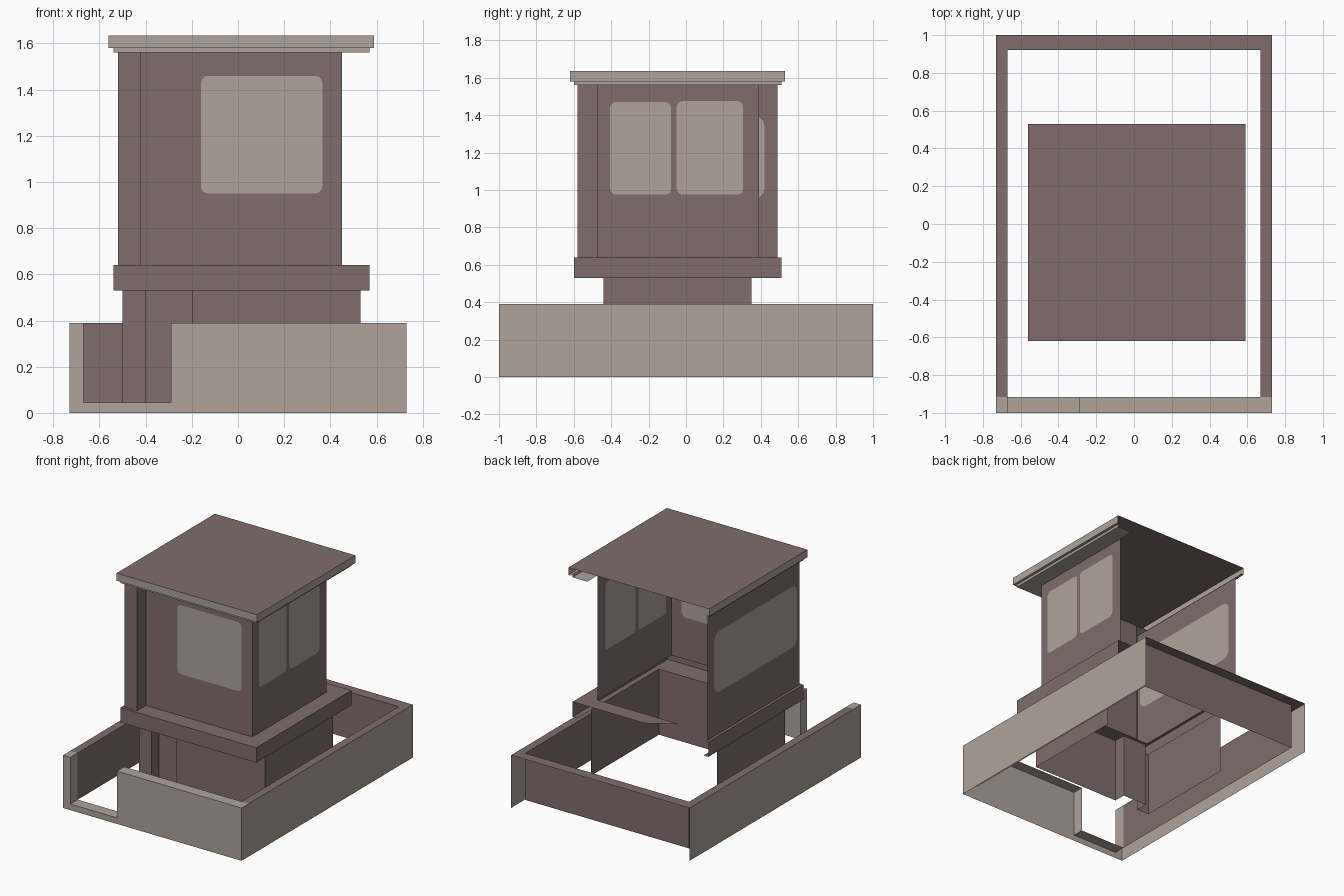
import bpy, bmesh, math
from mathutils import Vector

cube = bpy.data.objects.get("Cube")
if cube:
    bpy.data.objects.remove(cube, do_unlink=True)


def make_material(name, colour):
    m = bpy.data.materials.new(name)
    m.use_nodes = True
    m.diffuse_color = colour
    m.node_tree.nodes["Principled BSDF"].inputs["Base Color"].default_value = colour
    return m


BEIGE = make_material("pale beige", (0.42, 0.37, 0.33, 1))
BROWN = make_material("dusty brown", (0.216, 0.152, 0.152, 1))


def to_point(axis, at, u, v):
    """Place plane coordinates (u, v) on the plane axis = at."""
    return {"x": (at, u, v), "y": (u, at, v), "z": (u, v, at)}[axis]


def outline(axis, at, points, facing):
    """A flat polygon whose normal points along facing (+1 or -1)."""
    pts = [Vector(to_point(axis, at, u, v)) for u, v in points]
    normal = (pts[1] - pts[0]).cross(pts[2] - pts[1])
    if normal["xyz".index(axis)] * facing < 0:
        pts.reverse()
    return pts


def panel(axis, at, u, v, facing):
    return outline(axis, at, [(u[0], v[0]), (u[1], v[0]), (u[1], v[1]), (u[0], v[1])], facing)


def build(name, material, polygons):
    bm = bmesh.new()
    for pts in polygons:
        bm.faces.new([bm.verts.new(p) for p in pts])
    bmesh.ops.remove_doubles(bm, verts=bm.verts, dist=0.0005)
    mesh = bpy.data.meshes.new(name)
    bm.to_mesh(mesh)
    bm.free()
    mesh.materials.append(material)
    ob = bpy.data.objects.new(name, mesh)
    bpy.context.collection.objects.link(ob)
    return ob


def window(name, axis, at, u, v, radius=0.03):
    """A thin rounded plate seen on both sides of a wall."""
    pts = []
    corners = [(u[1], v[1], -1, -1), (u[0], v[1], 1, -1), (u[0], v[0], 1, 1), (u[1], v[0], -1, 1)]
    for i, (cu, cv, su, sv) in enumerate(corners):
        for k in range(4):
            a = math.radians(90 * i + 30 * k)
            pts.append((cu + su * radius + radius * math.cos(a), cv + sv * radius + radius * math.sin(a)))
    build(name, BEIGE, [outline(axis, at + s * 0.004, pts, s) for s in (-1, 1)])


def skirt(x, y, z):
    """Front and both side faces of a box, open at the back."""
    return [panel("y", y[0], x, z, -1), panel("x", x[0], y, z, -1), panel("x", x[1], y, z, 1)]


def collar(x, y, inner_x, inner_y, z, facing):
    """Flat ring between two rectangles, open at the back."""
    return [panel("z", z, x, (y[0], inner_y), facing),
            panel("z", z, (x[0], inner_x[0]), (inner_y, y[1]), facing),
            panel("z", z, (inner_x[1], x[1]), (inner_y, y[1]), facing)]


# Parapet: outer shell with a doorway notch in the front
W, IN, TOP, SILL = 0.73, 0.67, 0.39, 0.045
FRONT, BACK, GATE = -0.915, 0.92, -0.29
front_shape = [(-W, 0), (W, 0), (W, TOP), (GATE, TOP), (GATE, SILL), (-IN, SILL), (-IN, TOP), (-W, TOP)]
depth = (-1, FRONT)
build("parapet_outer", BEIGE, [
    outline("y", -1, front_shape, -1),
    panel("x", W, (-1, 1), (0, TOP), 1),
    panel("x", -W, (-1, 1), (0, TOP), -1),
    panel("z", TOP, (GATE, W), depth, 1),
    panel("z", TOP, (-W, -IN), depth, 1),
    panel("z", SILL, (-IN, GATE), depth, 1),
    panel("x", GATE, depth, (SILL, TOP), -1),
    panel("x", -IN, depth, (SILL, TOP), 1)])
build("parapet_inner", BROWN, [
    panel("x", IN, (FRONT, BACK), (SILL, TOP), -1),
    panel("x", -IN, (FRONT, BACK), (SILL, TOP), 1),
    panel("y", BACK, (-IN, IN), (SILL, TOP), -1)])
build("parapet_cap", BROWN, [
    panel("z", TOP, (IN, W), (FRONT, 1), 1),
    panel("z", TOP, (-W, -IN), (FRONT, 1), 1),
    panel("z", TOP, (-IN, IN), (BACK, 1), 1)])

# Plinth with a recessed door
px, py, pz = (-0.5, 0.53), (-0.44, 0.35), (SILL, 0.53)
door, recess = (-0.4, -0.2), -0.35
build("plinth", BROWN, [
    panel("x", px[0], py, pz, -1),
    panel("x", px[1], py, pz, 1),
    panel("y", py[0], (px[0], door[0]), pz, -1),
    panel("y", py[0], (door[1], px[1]), pz, -1),
    panel("x", door[0], (py[0], recess), pz, 1),
    panel("x", door[1], (py[0], recess), pz, -1)])
build("door", BROWN, [panel("y", recess, door, pz, -1)])

# Cabin walls, open at the back, with a corner post
left, right, wall_y = -0.52, 0.45, -0.475
post_x, post_y, wall_z = -0.42, -0.58, (0.64, 1.56)
build("cabin_walls", BROWN, [
    panel("x", left, (post_y, 0.49), wall_z, -1),
    panel("y", wall_y, (post_x, right), wall_z, -1),
    panel("x", right, (wall_y, 0.39), wall_z, 1)])
build("corner_post", BROWN, [
    panel("y", post_y, (left, post_x), wall_z, -1),
    panel("x", post_x, (post_y, wall_y), wall_z, 1)])

# Band around the cabin base
bx, by, bz = (-0.54, 0.57), (-0.6, 0.51), (0.53, 0.64)
stub = [(right, by[1]), (-0.02, by[1]), (-0.22, 0.39), (right, 0.39)]
build("base_band", BROWN, skirt(bx, by, bz)
      + collar(bx, by, (left, right), wall_y, bz[1], 1)
      + collar(bx, by, px, py[0], bz[0], -1)
      + [outline("z", bz[1], stub, 1)])

# Stepped roof edge and roof sheet
rx, ry, step, roof_z = (-0.56, 0.59), (-0.62, 0.53), 1.58, 1.635
build("roof_edge", BEIGE, skirt(bx, by, (wall_z[1], step))
      + skirt(rx, ry, (step, roof_z))
      + collar(bx, by, (left, right), wall_y, wall_z[1], -1)
      + collar(rx, ry, bx, by[0], step, -1))
build("roof_sheet", BROWN, [panel("z", roof_z, rx, ry, 1)])

# Windows
window("front_window", "y", wall_y, (-0.16, 0.365), (0.95, 1.46))
window("side_window_front", "x", right, (-0.405, -0.08), (0.975, 1.47))
window("side_window_back", "x", right, (-0.05, 0.305), (0.975, 1.475))
window("wide_window", "x", left, (-0.55, 0.42), (0.95, 1.4), 0.06)
